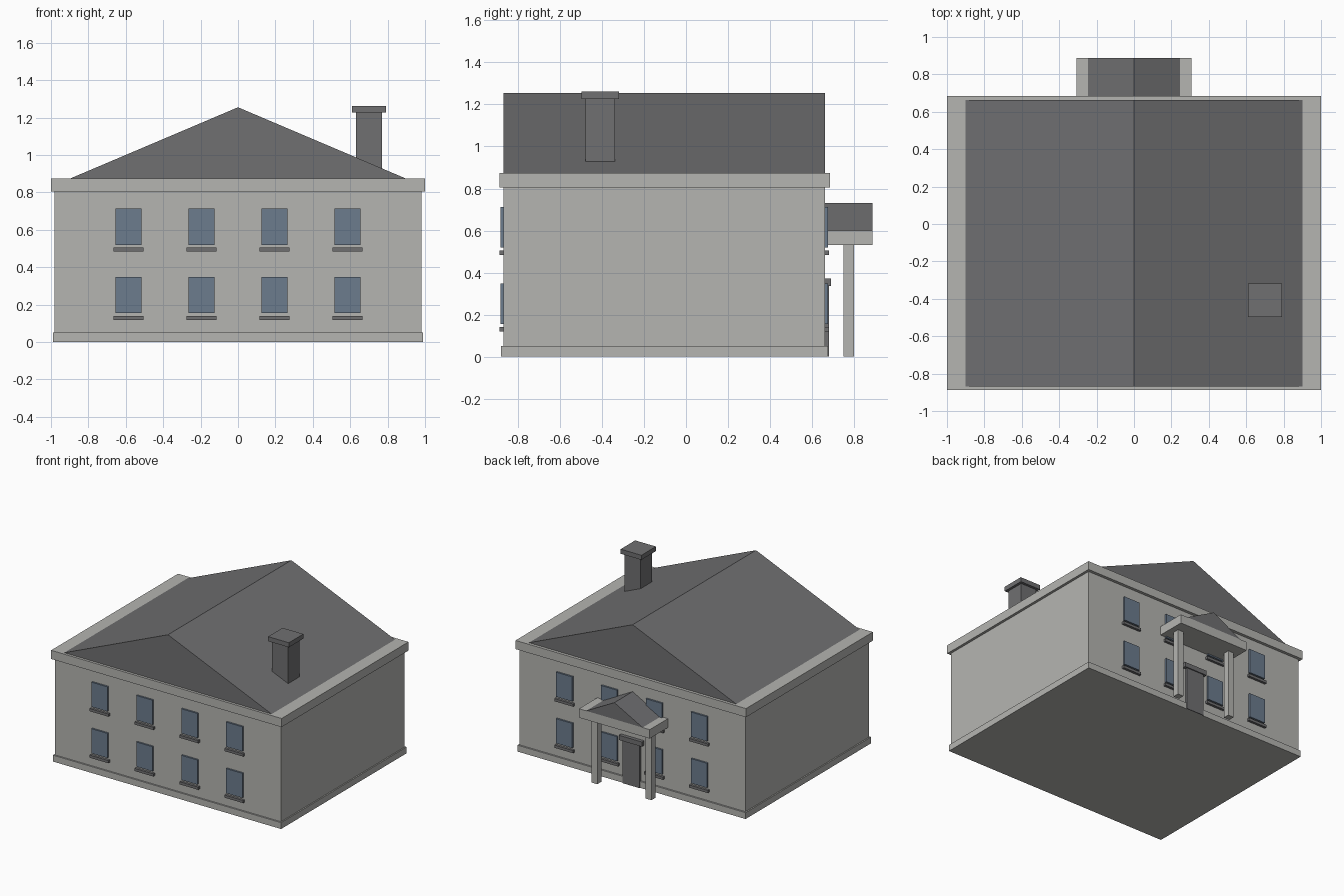
import bpy

if "Cube" in bpy.data.objects:
    bpy.data.objects.remove(bpy.data.objects["Cube"], do_unlink=True)


def make_material(name, colour):
    mat = bpy.data.materials.new(name)
    mat.use_nodes = True
    mat.diffuse_color = (*colour, 1)
    mat.node_tree.nodes["Principled BSDF"].inputs["Base Color"].default_value = (*colour, 1)
    return mat


STONE = make_material("pale stone", (0.46, 0.46, 0.44))
SLATE = make_material("dark slate", (0.16, 0.16, 0.165))
GLASS = make_material("blue glass", (0.15, 0.2, 0.27))


def add_mesh(name, verts, faces, mat):
    mesh = bpy.data.meshes.new(name)
    mesh.from_pydata(verts, [], faces)
    mesh.materials.append(mat)
    obj = bpy.data.objects.new(name, mesh)
    bpy.context.collection.objects.link(obj)
    return obj


def box(name, x, y, z, mat):
    """Box from (low, high) ranges on each axis."""
    verts = [(a, b, c) for a in x for b in y for c in z]
    faces = [(0, 1, 3, 2), (4, 6, 7, 5), (0, 4, 5, 1),
             (2, 3, 7, 6), (0, 2, 6, 4), (1, 5, 7, 3)]
    return add_mesh(name, verts, faces, mat)


def gable(name, half, y, z, mat):
    """Triangular prism with its ridge along y."""
    verts = [p for b in y for p in ((-half, b, z[0]), (half, b, z[0]), (0, b, z[1]))]
    faces = [(0, 1, 2), (3, 5, 4), (0, 3, 4, 1), (1, 4, 5, 2), (2, 5, 3, 0)]
    return add_mesh(name, verts, faces, mat)


def around(centre, half):
    return (centre - half, centre + half)


# Main block
FRONT, BACK = -0.868, 0.662
box("walls", (-0.98, 0.98), (FRONT, BACK), (0.01, 0.84), STONE)
box("plinth", (-0.99, 0.99), (-0.88, 0.675), (0, 0.05), STONE)
box("cornice", (-1, 1), (-0.888, 0.685), (0.805, 0.873), STONE)
gable("main_roof", 0.9, (FRONT, BACK), (0.873, 1.255), SLATE)

# Chimney
box("chimney_stack", around(0.7, 0.07), around(-0.408, 0.07), (0.85, 1.226), SLATE)
box("chimney_cap", around(0.7, 0.09), around(-0.408, 0.09), (1.226, 1.262), SLATE)

# Windows and sills on the front and back walls
for side, wall, out in (("front", FRONT, -1), ("back", BACK, 1)):
    for floor, bottom in (("lower", 0.155), ("upper", 0.52)):
        for i, x in enumerate((-0.585, -0.195, 0.195, 0.585)):
            label = f"{side}_{floor}_{i + 1}"
            box("window_" + label, around(x, 0.07), around(wall, 0.014),
                (bottom, bottom + 0.193), GLASS)
            box("sill_" + label, around(x, 0.081), around(wall, 0.019),
                (bottom - 0.036, bottom - 0.015), SLATE)

# Back door
box("door", around(0, 0.075), (0.65, 0.682), (0, 0.335), SLATE)
box("door_lintel", around(0, 0.1), (0.65, 0.69), (0.335, 0.372), SLATE)

# Porch
box("porch_beam", around(0, 0.307), (0.65, 0.888), (0.53, 0.6), STONE)
gable("porch_roof", 0.245, (0.65, 0.888), (0.6, 0.73), SLATE)
for side, x in (("right", -0.235), ("left", 0.235)):
    box("porch_column_" + side, around(x, 0.025), around(0.775, 0.025), (0, 0.54), STONE)
